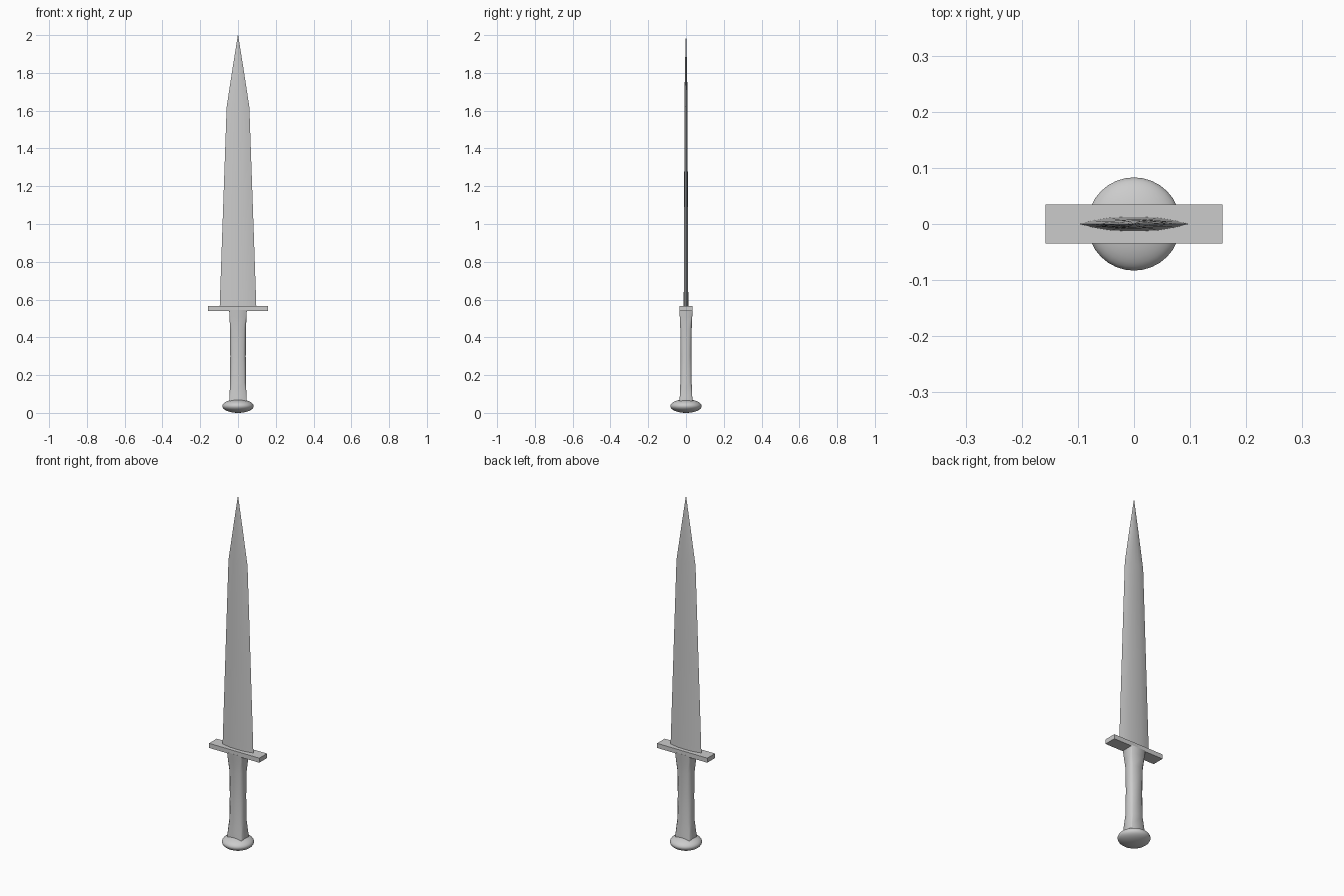
import bpy, bmesh, math

if "Cube" in bpy.data.objects:
    bpy.data.objects.remove(bpy.data.objects["Cube"])


def loft(name, rings, angle):
    """Skin a stack of equal-length point rings and cap both ends."""
    bm = bmesh.new()
    loops = [[bm.verts.new(p) for p in ring] for ring in rings]
    n = len(loops[0])
    for a, b in zip(loops, loops[1:]):
        for i in range(n):
            j = (i + 1) % n
            bm.faces.new((a[i], a[j], b[j], b[i]))
    bm.faces.new(loops[0][::-1])
    bm.faces.new(loops[-1])
    bmesh.ops.recalc_face_normals(bm, faces=bm.faces)
    me = bpy.data.meshes.new(name)
    bm.to_mesh(me)
    bm.free()
    ob = bpy.data.objects.new(name, me)
    bpy.context.collection.objects.link(ob)
    smooth(ob, angle)
    return ob


def smooth(ob, angle):
    bpy.ops.object.select_all(action='DESELECT')
    ob.select_set(True)
    bpy.context.view_layer.objects.active = ob
    bpy.ops.object.shade_smooth_by_angle(angle=math.radians(angle))


def lens(w, t, z):
    """Lens-shaped blade section with sharp left and right edges."""
    xs = [1, 0.75, 0.42, 0, -0.42, -0.75]
    ys = [0, 0.5, 0.9, 1, 0.9, 0.5]
    half = [(x * w, y * t, z) for x, y in zip(xs, ys)]
    return half + [(-x, -y, z) for x, y, z in half]


def chamfered(w, d, c, z):
    """Rectangle section with cut corners."""
    half = [(w, -d + c, z), (w, d - c, z), (w - c, d, z), (-w + c, d, z)]
    return half + [(-x, -y, z) for x, y, z in half]


# Blade: slow taper, then a long straight point
loft("blade", [lens(0.097, 0.013, 0.555), lens(0.095, 0.012, 0.62),
               lens(0.079, 0.010, 1.08), lens(0.060, 0.008, 1.62),
               lens(0.031, 0.006, 1.81), lens(0.0008, 0.0008, 2.0)], 40)

# Grip: nearly square at the ends, waisted and chamfered between
loft("grip", [chamfered(0.046, 0.034, 0.003, 0.05),
              chamfered(0.045, 0.033, 0.005, 0.09),
              chamfered(0.042, 0.030, 0.012, 0.16),
              chamfered(0.041, 0.029, 0.014, 0.30),
              chamfered(0.042, 0.030, 0.012, 0.44),
              chamfered(0.045, 0.033, 0.005, 0.51),
              chamfered(0.047, 0.035, 0.003, 0.545)], 50)

# Crossguard
bpy.ops.mesh.primitive_cube_add(size=1, location=(0, 0, 0.5525))
guard = bpy.context.object
guard.name = "crossguard"
guard.scale = (0.316, 0.069, 0.026)

# Flattened round pommel
bpy.ops.mesh.primitive_uv_sphere_add(segments=32, ring_count=16, radius=1,
                                     location=(0, 0, 0.036))
pommel = bpy.context.object
pommel.name = "pommel"
pommel.scale = (0.083, 0.083, 0.036)
smooth(pommel, 40)
